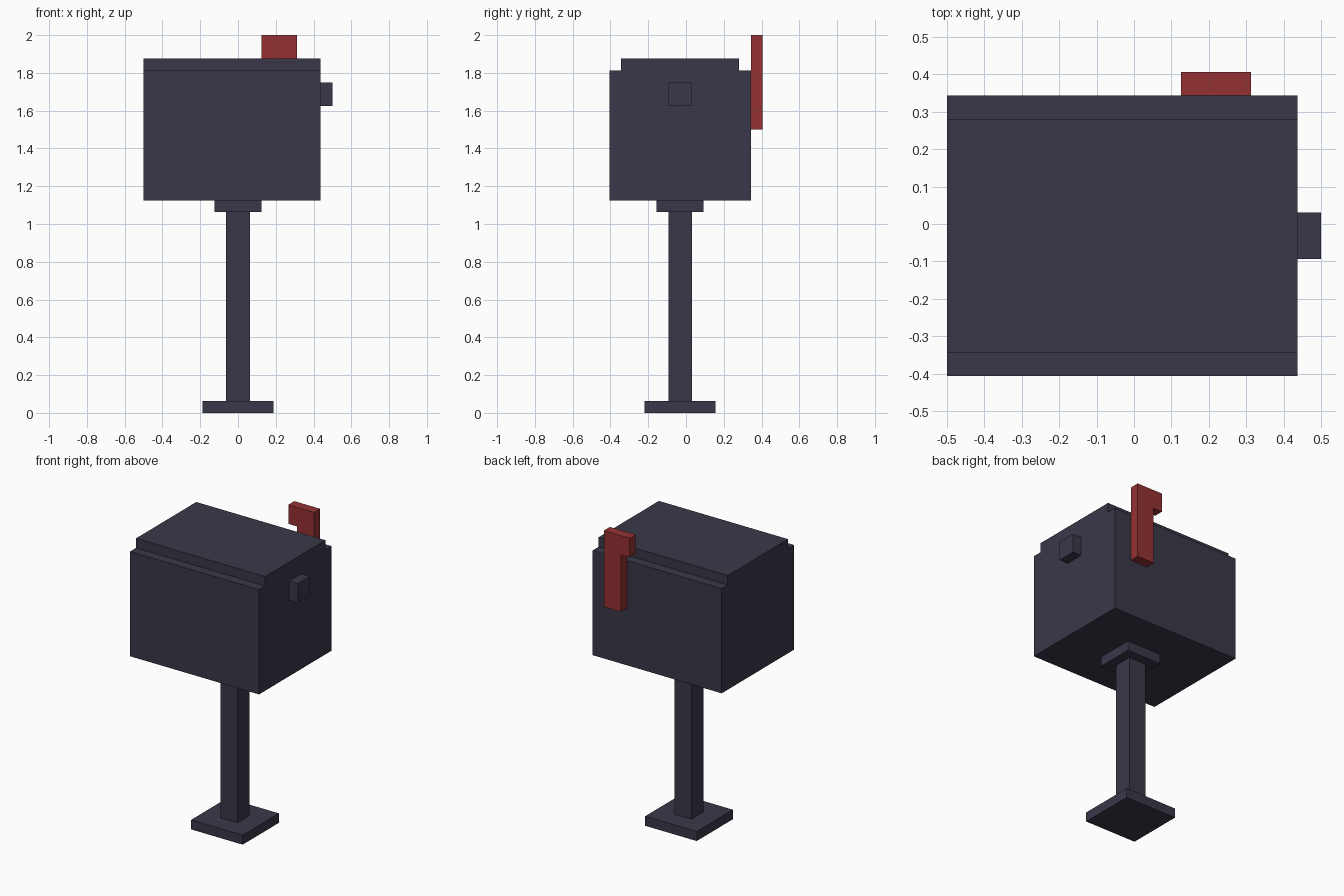
import bpy
import bmesh
from mathutils import Vector

U = 1 / 16  # block unit: every part sits on this grid

cube = bpy.data.objects.get("Cube")
if cube:
    bpy.data.objects.remove(cube, do_unlink=True)


def make_material(name, rgb):
    mat = bpy.data.materials.new(name)
    mat.use_nodes = True
    color = (*rgb, 1)
    mat.diffuse_color = color
    mat.node_tree.nodes["Principled BSDF"].inputs["Base Color"].default_value = color
    return mat


slate = make_material("dark slate", (0.042, 0.039, 0.066))
red = make_material("flag red", (0.300, 0.031, 0.033))


def extrude_profile(name, points, direction, mat):
    """Fill a closed outline and extrude it into a solid (grid units)."""
    bm = bmesh.new()
    face = bm.faces.new([bm.verts.new(Vector(p) * U) for p in points])
    result = bmesh.ops.extrude_face_region(bm, geom=[face], use_keep_orig=True)
    moved = [v for v in result["geom"] if isinstance(v, bmesh.types.BMVert)]
    bmesh.ops.translate(bm, verts=moved, vec=Vector(direction) * U)
    bmesh.ops.recalc_face_normals(bm, faces=bm.faces)
    mesh = bpy.data.meshes.new(name)
    bm.to_mesh(mesh)
    bm.free()
    mesh.materials.append(mat)
    obj = bpy.data.objects.new(name, mesh)
    bpy.context.collection.objects.link(obj)
    return obj


def block(name, x, y, z, mat):
    """Box spanning the given (low, high) ranges in grid units."""
    outline = [(x[0], y[0], z[0]), (x[1], y[0], z[0]),
               (x[1], y[1], z[0]), (x[0], y[1], z[0])]
    return extrude_profile(name, outline, (0, 0, z[1] - z[0]), mat)


# Square stand, each layer centred on the post axis
CENTER_Y = -0.5
for name, half, z in (("base_plate", 3, (0, 1)),
                      ("post", 1, (1, 17)),
                      ("support_plate", 2, (17, 18))):
    block(name, (-half, half), (CENTER_Y - half, CENTER_Y + half), z, slate)

# Mailbox body with stepped roof edges, extruded along its length
half_section = [(6, 18), (6, 29), (5, 29), (5, 30)]
section = half_section + [(-y, z) for y, z in reversed(half_section)]
extrude_profile("mailbox_body", [(-8, CENTER_Y + y, z) for y, z in section],
                (15, 0, 0), slate)

# Door handle
block("door_handle", (7, 8), (-1.5, 0.5), (26, 28), slate)

# Raised signal flag on the back
flag = [(3, 24), (5, 24), (5, 32), (2, 32), (2, 30), (3, 30)]
extrude_profile("signal_flag", [(x, 5.5, z) for x, z in flag], (0, 1, 0), red)
